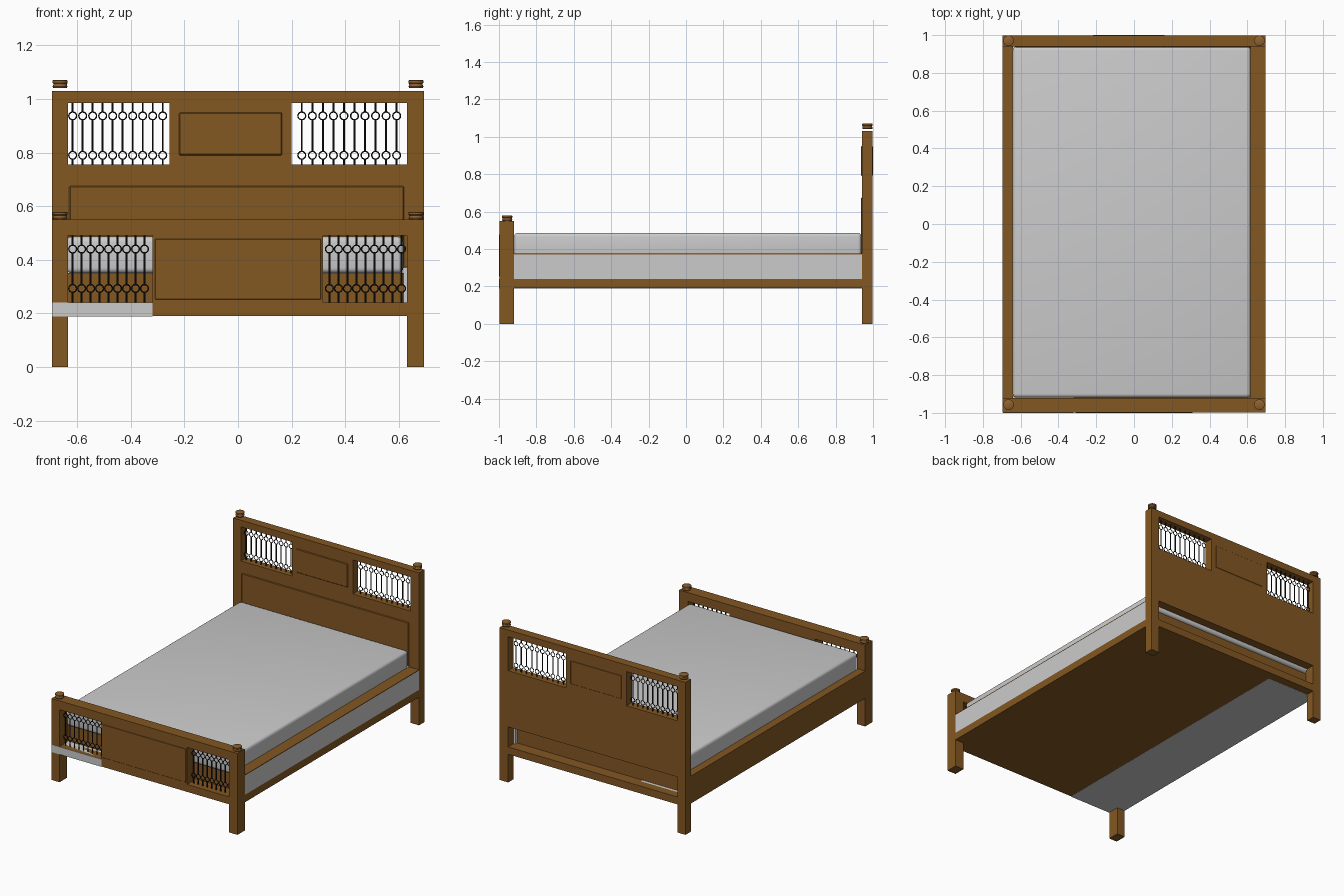
import bpy, bmesh, math
from mathutils import Vector

if "Cube" in bpy.data.objects:
    bpy.data.objects.remove(bpy.data.objects["Cube"])


def material(name, col):
    m = bpy.data.materials.new(name)
    m.diffuse_color = (*col, 1)
    m.use_nodes = True
    m.node_tree.nodes["Principled BSDF"].inputs["Base Color"].default_value = m.diffuse_color
    return m


WOOD = material("wood", (0.23, 0.095, 0.016))
KNOB = material("knob_wood", (0.27, 0.12, 0.03))
IRON = material("iron", (0.01, 0.01, 0.01))


def finish(bm, name, mat=None):
    bmesh.ops.recalc_face_normals(bm, faces=bm.faces)
    me = bpy.data.meshes.new(name)
    bm.to_mesh(me)
    bm.free()
    ob = bpy.data.objects.new(name, me)
    bpy.context.collection.objects.link(ob)
    if mat:
        me.materials.append(mat)
    return ob


def smooth(ob, angle=40):
    bpy.ops.object.select_all(action='DESELECT')
    ob.select_set(True)
    bpy.context.view_layer.objects.active = ob
    bpy.ops.object.shade_smooth_by_angle(angle=math.radians(angle))


def box(name, x, y, z, mat=None, bevel=0, segments=1):
    bm = bmesh.new()
    bmesh.ops.create_cube(bm, size=1)
    for v in bm.verts:
        v.co = Vector([(r[0] + r[1]) / 2 + c * (r[1] - r[0]) for c, r in zip(v.co, (x, y, z))])
    if bevel:
        bmesh.ops.bevel(bm, geom=bm.edges[:], offset=bevel, segments=segments,
                        profile=0.5, affect='EDGES')
    return finish(bm, name, mat)


def board(name, xs, zs, holes, y0, y1):
    """Pierced plate: grid cells minus the (column, row) holes, extruded along y."""
    bm = bmesh.new()
    v = [[bm.verts.new((x, y0, z)) for z in zs] for x in xs]
    for i in range(len(xs) - 1):
        for j in range(len(zs) - 1):
            if (i, j) not in holes:
                bm.faces.new((v[i][j], v[i + 1][j], v[i + 1][j + 1], v[i][j + 1]))
    ext = bmesh.ops.extrude_face_region(bm, geom=bm.faces[:], use_keep_orig=True)["geom"]
    bmesh.ops.translate(bm, vec=(0, y1 - y0, 0),
                        verts=[e for e in ext if isinstance(e, bmesh.types.BMVert)])
    return finish(bm, name, WOOD)


def grille(name, x0, x1, count, y, z0, z1, rings, r=0.0145, t=0.0035):
    """Row of thin iron bars, each interrupted by two open rings."""
    bm = bmesh.new()
    stops = [z0, rings[0] - r, rings[0] + r, rings[1] - r, rings[1] + r, z1]
    for k in range(count):
        x = x0 + (x1 - x0) * k / (count - 1)
        for a, b in zip(stops[::2], stops[1::2]):
            c = bmesh.ops.create_cone(bm, cap_ends=True, segments=8, radius1=t, radius2=t, depth=b - a)
            bmesh.ops.translate(bm, vec=(x, y, (a + b) / 2), verts=c["verts"])
        for zc in rings:
            n, m = 16, 6
            g = []
            for i in range(n):
                u = 2 * math.pi * i / n
                row = []
                for j in range(m):
                    w = 2 * math.pi * j / m
                    d = r + 0.0025 * math.cos(w)
                    row.append(bm.verts.new((x + d * math.cos(u), y + 0.0025 * math.sin(w),
                                             zc + d * math.sin(u))))
                g.append(row)
            for i in range(n):
                for j in range(m):
                    i2, j2 = (i + 1) % n, (j + 1) % m
                    bm.faces.new((g[i][j], g[i2][j], g[i2][j2], g[i][j2]))
    smooth(finish(bm, name, IRON))


def finial(name, x, y, z, h):
    """Turned cap, lathed from a short profile."""
    profile = [(0, 0), (0.025, 0), (0.028, 0.2), (0.025, 0.42), (0.025, 0.55),
               (0.028, 0.65), (0.028, 0.95), (0.026, 1), (0, 1)]
    bm = bmesh.new()
    vs = [bm.verts.new((x + r, y, z + k * h)) for r, k in profile]
    es = [bm.edges.new(p) for p in zip(vs, vs[1:])]
    bmesh.ops.spin(bm, geom=vs + es, cent=(x, y, 0), axis=(0, 0, 1),
                   angle=2 * math.pi, steps=24, use_duplicate=False)
    bmesh.ops.remove_doubles(bm, verts=bm.verts, dist=1e-5)
    smooth(finish(bm, name, KNOB))


# Headboard and footboard, with legs, grille windows and rear slot
board("headboard", [-.695, -.635, -.255, .2, .63, .695],
      [0, .19, .24, .375, .755, .985, 1.03],
      {(1, 0), (2, 0), (3, 0), (1, 2), (2, 2), (3, 2), (1, 4), (3, 4)}, .94, .998)
board("footboard", [-.695, -.635, -.32, .318, .63, .695], [0, .19, .24, .49, .55],
      {(1, 0), (2, 0), (3, 0), (1, 2), (3, 2)}, -.998, -.92)

# Raised panels
box("headboard_centre_panel", (-.22, .165), (.935, 1.0), (.79, .95), WOOD, .004)
box("headboard_lower_panel", (-.63, .62), (.935, .96), (.376, .675), WOOD, .004)
box("footboard_panel", (-.312, .312), (-1.0, -.95), (.25, .48), WOOD, .004)

# Iron grilles
grille("headboard_grille_left", -.617, -.281, 10, .969, .755, .985, (.79, .937))
grille("headboard_grille_right", .238, .592, 10, .969, .755, .985, (.79, .937))
grille("footboard_grille_left", -.617, -.349, 9, -.959, .24, .49, (.293, .44))
grille("footboard_grille_right", .341, .61, 9, -.959, .24, .49, (.293, .44))

# Post finials
for side, s in (("left", -1), ("right", 1)):
    finial("headboard_finial_" + side, s * .664, .97, 1.041, .029)
    finial("footboard_finial_" + side, s * .664, -.956, .55, .028)

# Side rails: left all wood, right with a grey face between wood cap and trim
Y = (-.92, .94)
box("left_rail", (-.695, -.64), Y, (.19, .375), WOOD)
box("right_rail_face", (.617, .695), Y, (.24, .37), None)
box("right_rail_cap", (.617, .695), Y, (.37, .375), WOOD)
box("right_rail_trim", (.64, .695), Y, (.19, .24), WOOD)

# Underside boards and the platform carrying the mattress
box("base_board", (-.32, .64), Y, (.19, .24), WOOD)
box("grey_base_board", (-.694, -.32), (-1.0, .94), (.189, .24), None)
box("platform", (-.64, .617), (-.90, .92), (.24, .35), WOOD)

# Mattress with soft edges
smooth(box("mattress", (-.642, .617), (-.919, .939), (.35, .486), None, .02, 4), 60)
